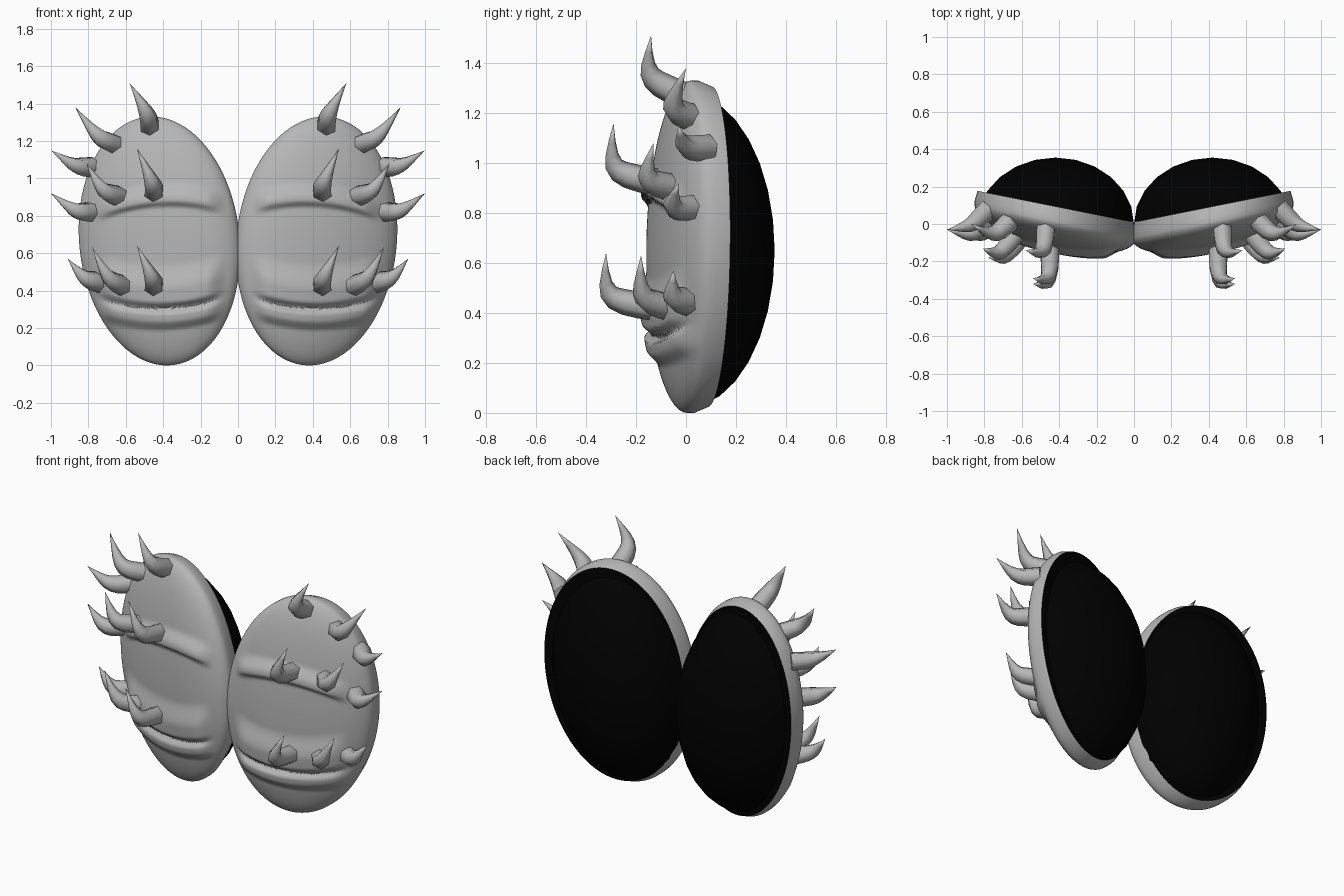
import bpy
import bmesh
from math import sin, cos, pi, radians
from mathutils import Vector

cube = bpy.data.objects.get("Cube")
if cube:
    bpy.data.objects.remove(cube, do_unlink=True)

# Half-width, half-height and centre of one lobe; lobes lean and sweep back
HALF_W, HALF_H = 0.43, 0.665
CENTRE_X, LEAN, SWEEP = 0.42, 0.06, 0.2


def make_material(name, value):
    mat = bpy.data.materials.new(name)
    mat.use_nodes = True
    colour = (value, value, value, 1)
    mat.diffuse_color = colour
    mat.node_tree.nodes["Principled BSDF"].inputs["Base Color"].default_value = colour
    return mat


grey = make_material("stone grey", 0.47)
black = make_material("matte black", 0.0)


def finish(bm, name, materials, angle):
    """Turn a bmesh into a smooth object mirrored to the other side."""
    bmesh.ops.remove_doubles(bm, verts=bm.verts, dist=0.0001)
    bmesh.ops.recalc_face_normals(bm, faces=bm.faces)
    mesh = bpy.data.meshes.new(name)
    bm.to_mesh(mesh)
    bm.free()
    for mat in materials:
        mesh.materials.append(mat)
    obj = bpy.data.objects.new(name, mesh)
    bpy.context.collection.objects.link(obj)
    bpy.ops.object.select_all(action="DESELECT")
    obj.select_set(True)
    bpy.context.view_layer.objects.active = obj
    bpy.ops.object.shade_smooth_by_angle(angle=radians(angle))
    obj.modifiers.new("mirror", "MIRROR").use_mirror_merge = False


def loft(bm, rings):
    """Bridge consecutive closed rings of points with quads."""
    rows = [[bm.verts.new(p) for p in ring] for ring in rings]
    for a, b in zip(rows, rows[1:]):
        n = len(a)
        for i in range(n):
            j = (i + 1) % n
            bm.faces.new((a[i], a[j], b[j], b[i]))
    return rows


def ramp(lo, hi, value):
    t = min(max((value - lo) / (hi - lo), 0), 1)
    return t * t * (3 - 2 * t)


def relief(u, z):
    """Raised brow, cheek fold and lip on the front of a lobe."""
    fade = 1 - ramp(0.25, 0.36, abs(u))
    brow = 0.86 - 0.06 * u - 0.5 * u * u
    fold = 0.32 + 0.5 * u * u
    height = 0.032 * ramp(brow - 0.02, brow + 0.02, z) * (1 - ramp(brow + 0.04, brow + 0.12, z))
    height += 0.035 * ramp(fold - 0.02, fold + 0.02, z) * (1 - ramp(fold + 0.08, fold + 0.23, z))
    height += 0.033 * ramp(fold - 0.14, fold - 0.08, z) * (1 - ramp(fold - 0.05, fold - 0.01, z))
    return height * fade


def shell_point(r, depth, a, carved):
    u, z = HALF_W * r * cos(a), HALF_H * (1 + r * sin(a))
    x = CENTRE_X + u + LEAN * (z - HALF_H)
    if carved:
        depth += relief(x - CENTRE_X, z)
    return (x, SWEEP * x - depth, z)


# Front shells: black back plate, bevelled rim, carved dome
SEGMENTS, ROWS = 160, 80
profile = [(0, -0.01, False), (0.965, -0.01, False), (1, 0.045, False)]
for k in range(ROWS + 1):
    phi = pi / 2 * (1 - k / ROWS)
    profile.append((sin(phi), 0.07 + 0.15 * cos(phi), True))
bm = bmesh.new()
rows = loft(bm, [[shell_point(r, d, 2 * pi * i / SEGMENTS, c) for i in range(SEGMENTS)]
                 for r, d, c in profile])
for v in rows[0]:
    for face in v.link_faces:
        face.material_index = 1
bmesh.ops.dissolve_degenerate(bm, dist=0.0001, edges=bm.edges)
finish(bm, "front_shells", [grey, black], 40)

# Black domes behind the shells
bm = bmesh.new()
bmesh.ops.create_uvsphere(bm, u_segments=24, v_segments=16, radius=1)
bmesh.ops.scale(bm, vec=(0.42, 0.355, 0.63), verts=bm.verts)
for v in bm.verts:
    v.co.x += LEAN * v.co.z
bmesh.ops.translate(bm, vec=(CENTRE_X, 0, 0.65), verts=bm.verts)
bmesh.ops.bisect_plane(bm, geom=bm.verts[:] + bm.edges[:] + bm.faces[:],
                       plane_co=(0, 0, 0), plane_no=(-SWEEP, 1, 0), clear_inner=True)
finish(bm, "back_domes", [black], 60)


# Curved horns: root, elbow and tip
def horn(name, root, elbow, tip, radius=0.055, sides=6, steps=7):
    root, elbow, tip = Vector(root), Vector(elbow), Vector(tip)
    control = (8 * elbow - root - tip) / 6
    side = (elbow - root).cross(tip - elbow).normalized()
    rings = []
    for k in range(steps + 1):
        s = k / steps
        t = 1 - s
        centre = root * t ** 3 + control * 3 * s * t + tip * s ** 3
        tangent = ((control - root) * t * t + (tip - control) * s * s).normalized()
        up = side.cross(tangent)
        width = radius * (1 - s ** 2.2)
        rings.append([centre + width * (side * cos(2 * pi * i / sides) + up * sin(2 * pi * i / sides))
                      for i in range(sides)])
    bm = bmesh.new()
    rows = loft(bm, rings)
    bm.faces.new(rows[0])
    bmesh.ops.dissolve_degenerate(bm, dist=0.0001, edges=bm.edges)
    finish(bm, name, [grey], 65)


horn("top_inner_horns", (0.47, 0.01, 1.26), (0.49, -0.14, 1.35), (0.58, -0.14, 1.51))
horn("top_middle_horns", (0.65, 0.03, 1.18), (0.75, -0.05, 1.23), (0.87, 0, 1.38))
horn("top_outer_horns", (0.77, 0.09, 1.06), (0.87, 0, 1.07), (1, -0.03, 1.15))
horn("brow_inner_horns", (0.45, -0.1, 0.92), (0.46, -0.28, 0.98), (0.54, -0.29, 1.16))
horn("brow_middle_horns", (0.62, -0.04, 0.9), (0.72, -0.15, 0.94), (0.81, -0.13, 1.08))
horn("brow_outer_horns", (0.77, 0.04, 0.82), (0.87, -0.05, 0.83), (1, -0.03, 0.92))
horn("cheek_inner_horns", (0.45, -0.1, 0.42), (0.46, -0.3, 0.47), (0.54, -0.32, 0.64))
horn("cheek_middle_horns", (0.6, -0.06, 0.42), (0.69, -0.17, 0.47), (0.78, -0.18, 0.63))
horn("cheek_outer_horns", (0.73, 0.02, 0.44), (0.82, -0.05, 0.47), (0.91, -0.05, 0.57))
